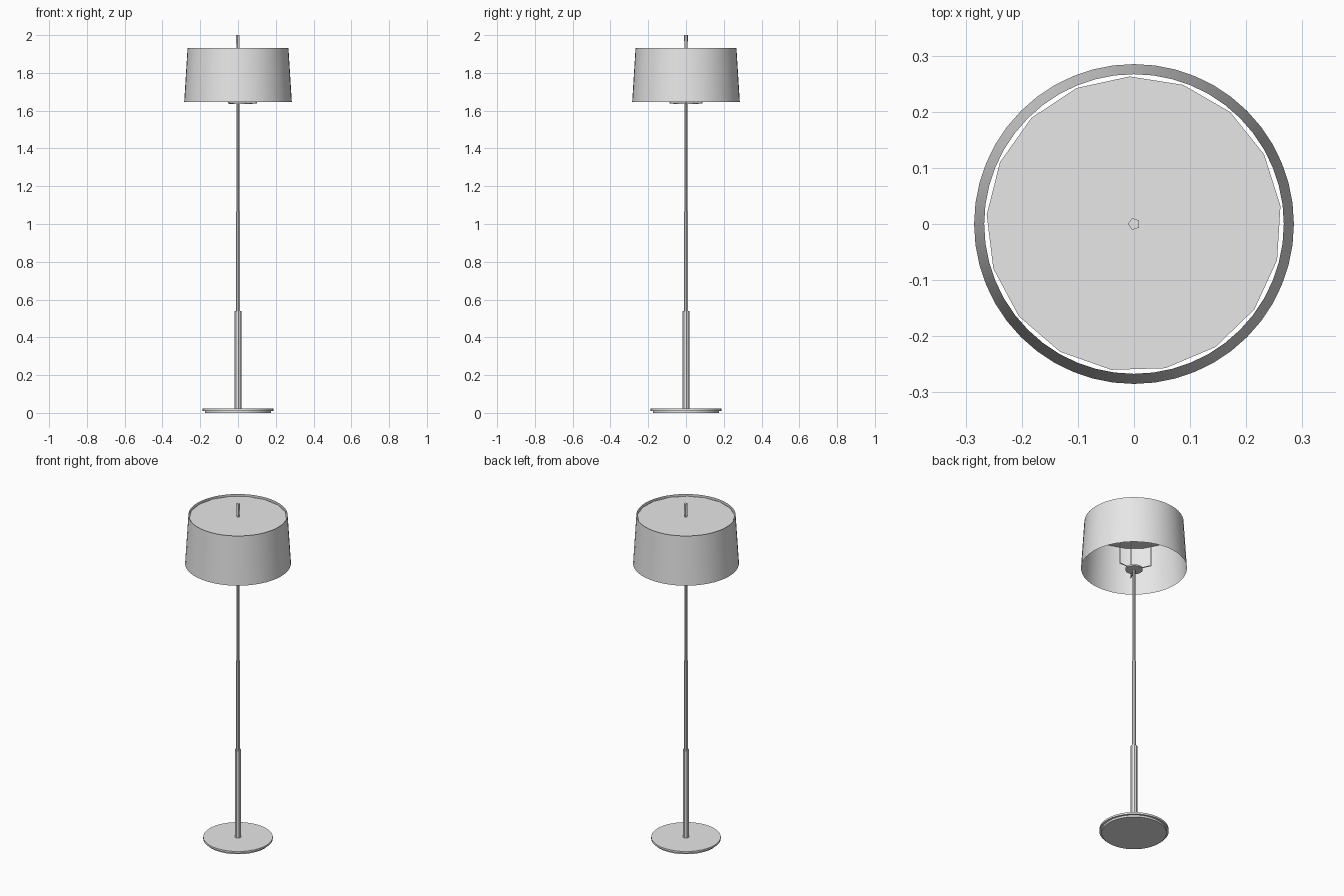
import bpy, bmesh, math
from mathutils import Vector

if "Cube" in bpy.data.objects:
    bpy.data.objects.remove(bpy.data.objects["Cube"])

grey = bpy.data.materials.new("light_grey")
grey.diffuse_color = (0.8, 0.8, 0.8, 1)
grey.use_nodes = True
grey.node_tree.nodes["Principled BSDF"].inputs["Base Color"].default_value = grey.diffuse_color


def finish(name, bm, smooth):
    mesh = bpy.data.meshes.new(name)
    bm.to_mesh(mesh)
    bm.free()
    mesh.materials.append(grey)
    obj = bpy.data.objects.new(name, mesh)
    bpy.context.collection.objects.link(obj)
    if smooth:
        bpy.ops.object.select_all(action='DESELECT')
        obj.select_set(True)
        bpy.context.view_layer.objects.active = obj
        bpy.ops.object.shade_smooth_by_angle(angle=math.radians(35))
    return obj


def lathe(name, profile, sides, phase=0, caps=True, smooth=False):
    """Rings of (radius, z), listed from bottom to top, around the z axis."""
    bm = bmesh.new()
    rings = []
    for r, z in profile:
        angles = [math.radians(phase) + math.tau * i / sides for i in range(sides)]
        rings.append([bm.verts.new((r * math.cos(a), r * math.sin(a), z)) for a in angles])
    for low, high in zip(rings, rings[1:]):
        for i in range(sides):
            j = (i + 1) % sides
            bm.faces.new((low[i], low[j], high[j], high[i]))
    if caps:
        bm.faces.new(rings[0][::-1])
        bm.faces.new(rings[-1])
    return finish(name, bm, smooth)


def wire(name, points, r):
    """Square bars joined end to end along the points."""
    bm = bmesh.new()
    for p, q in zip(points, points[1:]):
        p, q = Vector(p), Vector(q)
        rot = (q - p).to_track_quat('Z', 'Y').to_matrix().to_4x4()
        rot.translation = (p + q) / 2
        bmesh.ops.create_cone(bm, cap_ends=True, segments=4, radius1=r, radius2=r,
                              depth=(q - p).length + r, matrix=rot)
    return finish(name, bm, False)


# Base plate with a slightly smaller foot underneath
lathe("base_foot", [(0.175, 0), (0.175, 0.012)], 40, smooth=True)
lathe("base_plate", [(0.187, 0.011), (0.187, 0.022)], 40, smooth=True)

# Telescoping pole in three steps
for name, r, z0, z1 in (("lower_pole", 0.018, 0.02, 0.54),
                        ("middle_pole", 0.0115, 0.53, 1.065),
                        ("upper_pole", 0.0075, 1.06, 1.64)):
    lathe(name, [(r, z0), (r, z1)], 8, phase=10, smooth=True)

# Hub and three bent arms that carry the diffuser
lathe("hub", [(0.047, 1.634), (0.047, 1.643)], 16, smooth=True)
for k in range(3):
    a = math.tau * k / 3
    c, s = math.cos(a), math.sin(a)
    wire(f"support_arm_{k + 1}",
         [(0.03 * c, 0.03 * s, 1.638), (0.097 * c, 0.097 * s, 1.641),
          (0.097 * c, 0.097 * s, 1.918)], 0.0035)

# Diffuser disc, finial and open tapered shade
lathe("diffuser", [(0.263, 1.917), (0.263, 1.921)], 17, phase=7)
lathe("finial", [(0.008, 1.92), (0.011, 2.0)], 5, phase=35)
lathe("shade", [(0.285, 1.645), (0.267, 1.932)], 48, caps=False, smooth=True)
